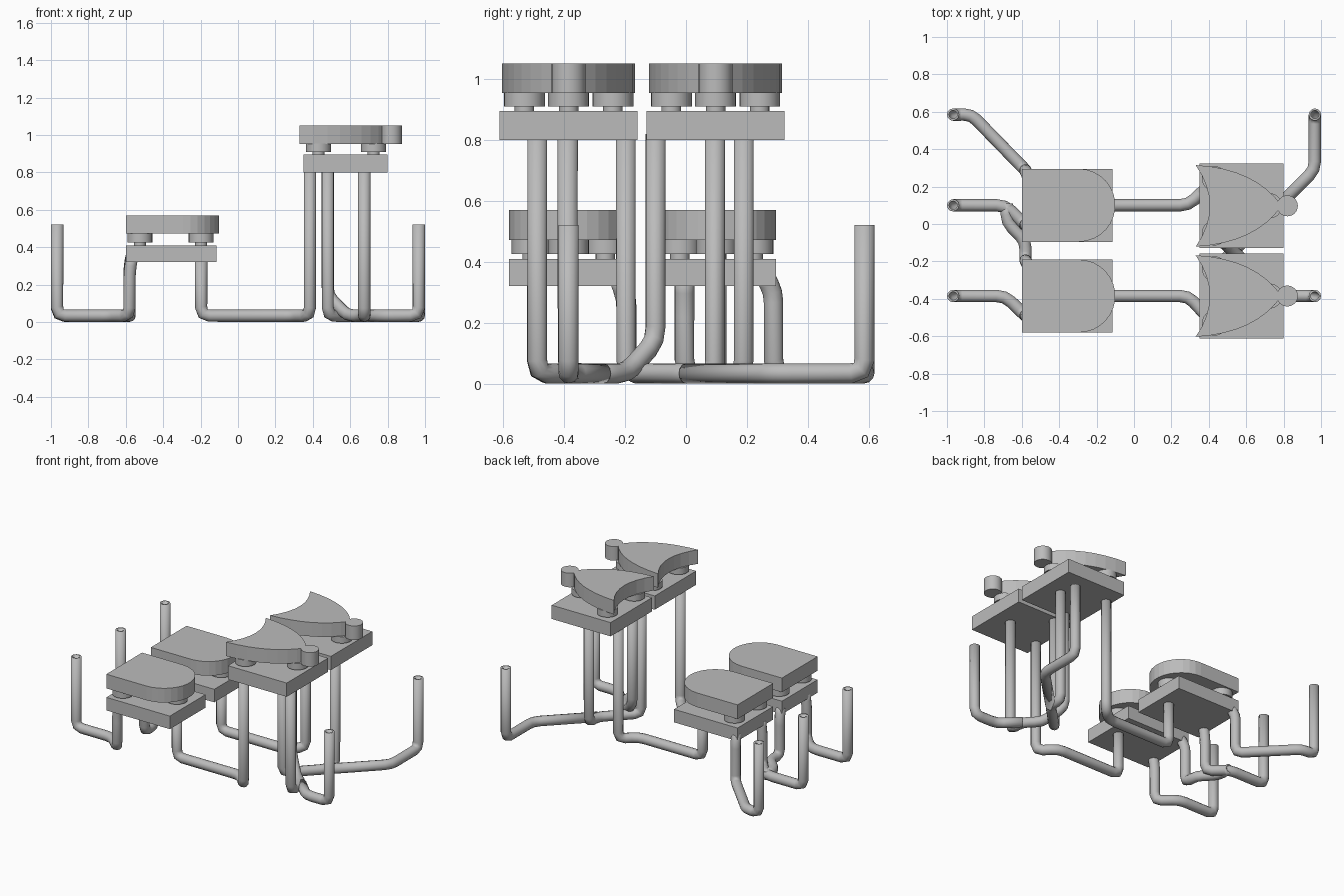
import bpy, bmesh, math
from mathutils import Vector

if "Cube" in bpy.data.objects:
    bpy.data.objects.remove(bpy.data.objects["Cube"])

grey = bpy.data.materials.new("plain grey")
grey.diffuse_color = (0.5, 0.5, 0.5, 1)
grey.use_nodes = True
grey.node_tree.nodes["Principled BSDF"].inputs["Base Color"].default_value = grey.diffuse_color
R, Z = 0.033, 0.034          # pipe radius and height of the floor runs


def add(name, bm):
    bmesh.ops.recalc_face_normals(bm, faces=bm.faces[:])
    me = bpy.data.meshes.new(name)
    bm.to_mesh(me)
    bm.free()
    me.materials.append(grey)
    ob = bpy.data.objects.new(name, me)
    bpy.context.collection.objects.link(ob)
    return ob


def prism(name, outline, z0, z1):
    """Extrude a flat outline from z0 to z1."""
    bm = bmesh.new()
    face = bm.faces.new([bm.verts.new((x, y, z0)) for x, y in outline])
    up = bmesh.ops.extrude_face_region(bm, geom=[face])["geom"]
    bmesh.ops.translate(bm, vec=(0, 0, z1 - z0),
                        verts=[v for v in up if isinstance(v, bmesh.types.BMVert)])
    return add(name, bm)


def disc(name, x, y, r, z0, z1, n=24):
    pts = [(x + r * math.cos(i * math.tau / n), y + r * math.sin(i * math.tau / n)) for i in range(n)]
    ob = prism(name, pts, z0, z1)
    ob.data.shade_smooth()
    ob.data.set_sharp_from_angle(angle=math.radians(40))


def plate(name, x0, x1, y, half, z0, z1):
    prism(name, [(x0, y - half), (x1, y - half), (x1, y + half), (x0, y + half)], z0, z1)


def peg(name, x, y, z0, z1):
    disc(name + "_stem", x, y, 0.032, z0, z0 + 0.017, 16)
    disc(name + "_collar", x, y, 0.067, z0 + 0.015, z1)


def pipe(name, points):
    """Hollow round pipe with chamfered corners."""
    p = [Vector(q) for q in points]
    path = [p[0]]
    for a, b, c in zip(p, p[1:], p[2:]):
        cut = min(0.045, (a - b).length * 0.4, (c - b).length * 0.4)
        s, e = b + (a - b).normalized() * cut, b + (c - b).normalized() * cut
        path += [s, s * 0.25 + b * 0.5 + e * 0.25, e]
    path.append(p[-1])
    cu = bpy.data.curves.new(name, "CURVE")
    cu.dimensions = "3D"
    cu.bevel_depth, cu.bevel_resolution = R, 4
    sp = cu.splines.new("POLY")
    sp.points.add(len(path) - 1)
    for pt, co in zip(sp.points, path):
        pt.co = (*co, 1)
    cu.materials.append(grey)
    ob = bpy.data.objects.new(name, cu)
    bpy.context.collection.objects.link(ob)
    wall = ob.modifiers.new("wall", "SOLIDIFY")
    wall.thickness, wall.offset = 0.011, -1


# low blocks: base plate, pegs and D-shaped cap
for tag, y in (("front", -0.385), ("back", 0.10)):
    plate("low_plate_" + tag, -0.60, -0.115, y, 0.195, 0.32, 0.41)
    for i, (px, dy) in enumerate(((-0.525, -0.12), (-0.525, 0.12), (-0.197, 0))):
        peg(f"low_peg_{tag}_{i}", px, y + dy, 0.41, 0.475)
    arc = [(-0.295 + 0.195 * math.cos(a), y + 0.195 * math.sin(a))
           for a in (math.radians(-90 + 12 * i) for i in range(16))]
    prism("round_ended_cap_" + tag, [(-0.60, y + 0.195), (-0.60, y - 0.195)] + arc, 0.472, 0.57)

# tall blocks: base plate, pegs, shield-shaped cap and round knob
for tag, y in (("front", -0.385), ("back", 0.097)):
    plate("tall_plate_" + tag, 0.35, 0.80, y, 0.226, 0.80, 0.895)
    for i, (px, dy) in enumerate(((0.43, -0.145), (0.43, 0.145), (0.725, 0))):
        peg(f"tall_peg_{tag}_{i}", px, y + dy, 0.895, 0.955)
    # bowed side from the back corner to the nose, then mirrored
    side = []
    for i in range(9):
        t = i / 8
        u = 1 - t
        side.append((u * u * 0.33 + 2 * u * t * 0.65 + t * t * 0.79, 0.218 * u * u + 2 * u * t * 0.20))
    dent = [(0.405 - 0.075 * (k / 4) ** 2, 0.218 * k / 4) for k in range(-3, 4)]
    shape = side + [(x, -d) for x, d in side[-2::-1]] + dent
    prism("shield_cap_" + tag, [(x, y + d) for x, d in shape], 0.953, 1.05)
    disc("knob_" + tag, 0.82, y, 0.056, 0.953, 1.05)

# three inlet pipes, the middle one feeding both low blocks
pipe("inlet_back", [(-0.967, 0.585, 0.52), (-0.967, 0.585, Z), (-0.87, 0.585, Z),
                    (-0.58, 0.287, Z), (-0.58, 0.287, 0.30), (-0.565, 0.25, 0.37)])
pipe("inlet_middle", [(-0.967, 0.10, 0.52), (-0.967, 0.10, Z), (-0.69, 0.10, Z),
                      (-0.58, -0.005, Z), (-0.58, -0.005, 0.26), (-0.565, -0.005, 0.36)])
pipe("inlet_branch", [(-0.68, 0.11, Z), (-0.68, 0.01, Z), (-0.58, -0.09, Z),
                      (-0.58, -0.195, Z), (-0.58, -0.195, 0.28), (-0.565, -0.225, 0.36)])
pipe("inlet_front", [(-0.967, -0.385, 0.52), (-0.967, -0.385, Z), (-0.69, -0.385, Z),
                     (-0.58, -0.49, Z), (-0.58, -0.49, 0.26), (-0.565, -0.49, 0.36)])

# links from the low blocks to the tall blocks
for tag, y, end in (("front", -0.385, -0.488), ("back", 0.10, 0.19)):
    pipe("link_" + tag, [(-0.197, y, 0.34), (-0.197, y, Z), (0.29, y, Z),
                         (0.385, end, Z), (0.385, end, 0.82)])

# outlet pipes, each with a crossing feed to the other tall block
pipe("outlet_back", [(0.967, 0.585, 0.52), (0.967, 0.585, Z), (0.967, 0.29, Z), (0.675, 0.0, Z)])
pipe("back_drop_and_feed", [(0.675, 0.095, 0.82), (0.675, 0.095, Z), (0.675, 0.0, Z),
                            (0.48, -0.197, Z), (0.48, -0.197, 0.82)])
pipe("outlet_front", [(0.967, -0.385, 0.52), (0.967, -0.385, Z), (0.79, -0.385, Z), (0.675, -0.27, Z)])
pipe("front_drop_and_feed", [(0.675, -0.388, 0.82), (0.675, -0.388, Z), (0.675, -0.27, Z),
                             (0.585, -0.195, Z), (0.48, -0.10, 0.14), (0.48, -0.10, 0.82)])
